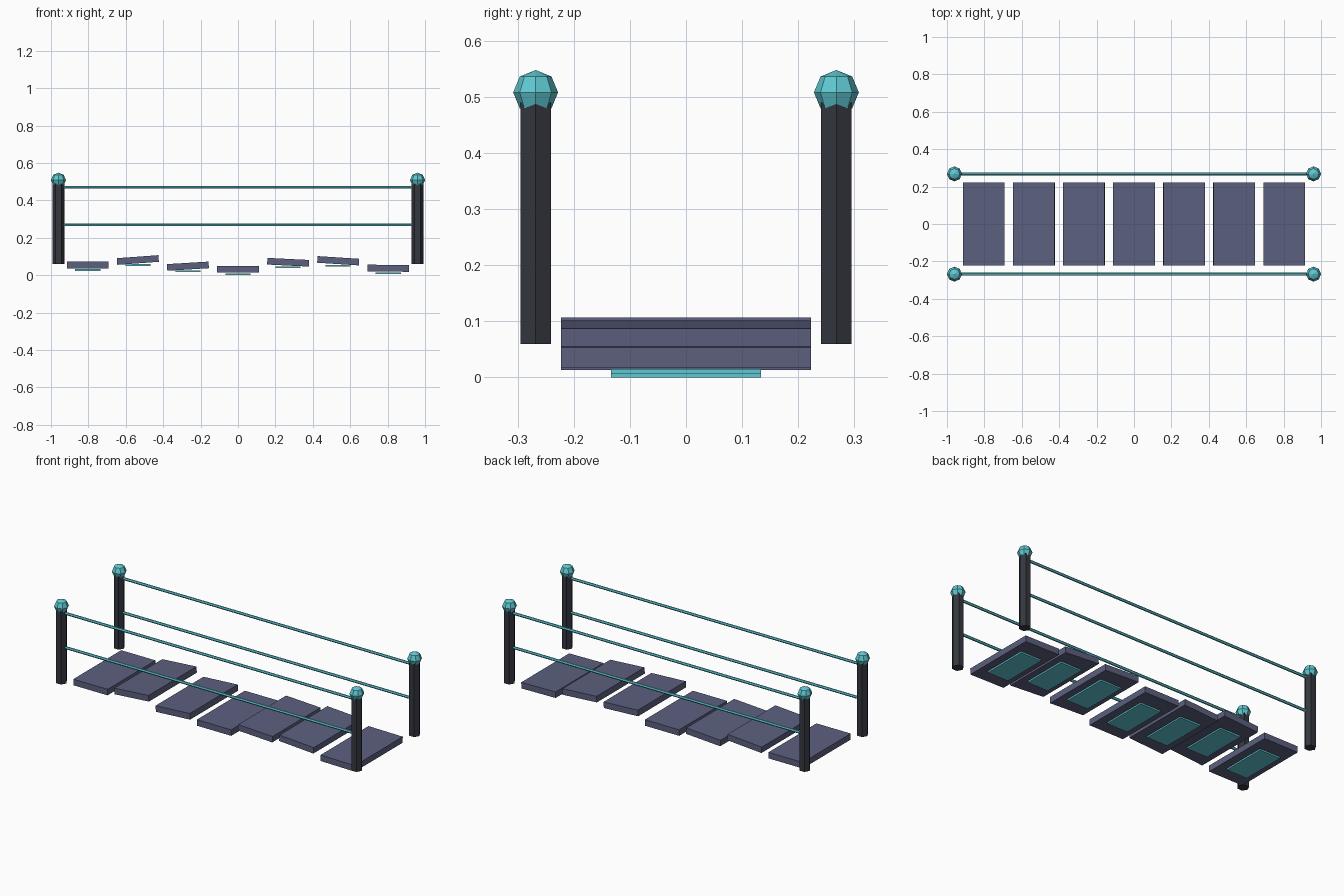
import bpy
import math

if "Cube" in bpy.data.objects:
    bpy.data.objects.remove(bpy.data.objects["Cube"])


def material(name, color):
    m = bpy.data.materials.new(name)
    m.diffuse_color = (*color, 1)
    m.use_nodes = True
    m.node_tree.nodes["Principled BSDF"].inputs["Base Color"].default_value = m.diffuse_color
    return m


SLATE = material("slate_purple", (0.107, 0.117, 0.212))
CHARCOAL = material("charcoal", (0.034, 0.038, 0.050))
TEAL = material("glowing_teal", (0.114, 0.578, 0.645))


def finish(name, mat):
    ob = bpy.context.object
    ob.name = name
    ob.data.materials.append(mat)
    return ob


def box(name, loc, size, mat, tilt=0):
    bpy.ops.mesh.primitive_cube_add(size=1, location=loc)
    ob = finish(name, mat)
    ob.scale = size
    ob.rotation_euler.y = -math.radians(tilt)  # positive tilt lifts the +x end
    return ob


# Floating planks: (centre height, tilt in degrees), each with a glow plate below
planks = [(0.054, 0), (0.081, 4.2), (0.048, 3.5), (0.031, 0),
          (0.069, -2.8), (0.077, -3.7), (0.037, -0.8)]
for i, (z, tilt) in enumerate(planks):
    x = (i - 3) * 0.2678
    box(f"plank_{i + 1}", (x, 0, z), (0.223, 0.445, 0.0355), SLATE, tilt)
    box(f"glow_plate_{i + 1}", (x, 0, z - 0.0265), (0.134, 0.267, 0.009), TEAL)

POST_X, SIDE_Y = 0.96, 0.268
for sy, side in ((-1, "front"), (1, "back")):
    # Hexagonal posts with faceted orbs on top
    for sx, end in ((-1, "left"), (1, "right")):
        bpy.ops.mesh.primitive_cylinder_add(
            vertices=6, radius=0.0315, depth=0.43,
            location=(sx * POST_X, sy * SIDE_Y, 0.275),
            rotation=(0, 0, math.pi / 2))
        finish(f"{side}_{end}_post", CHARCOAL)
        bpy.ops.mesh.primitive_uv_sphere_add(
            segments=8, ring_count=4, radius=0.04,
            location=(sx * POST_X, sy * SIDE_Y, 0.508))
        finish(f"{side}_{end}_orb", TEAL)
    # Two thin rails between the posts
    for z, level in ((0.27, "lower"), (0.471, "upper")):
        bpy.ops.mesh.primitive_cylinder_add(
            vertices=6, radius=0.008, depth=2 * POST_X - 0.03,
            location=(0, sy * SIDE_Y, z), rotation=(0, math.pi / 2, 0))
        finish(f"{side}_{level}_rail", TEAL)
